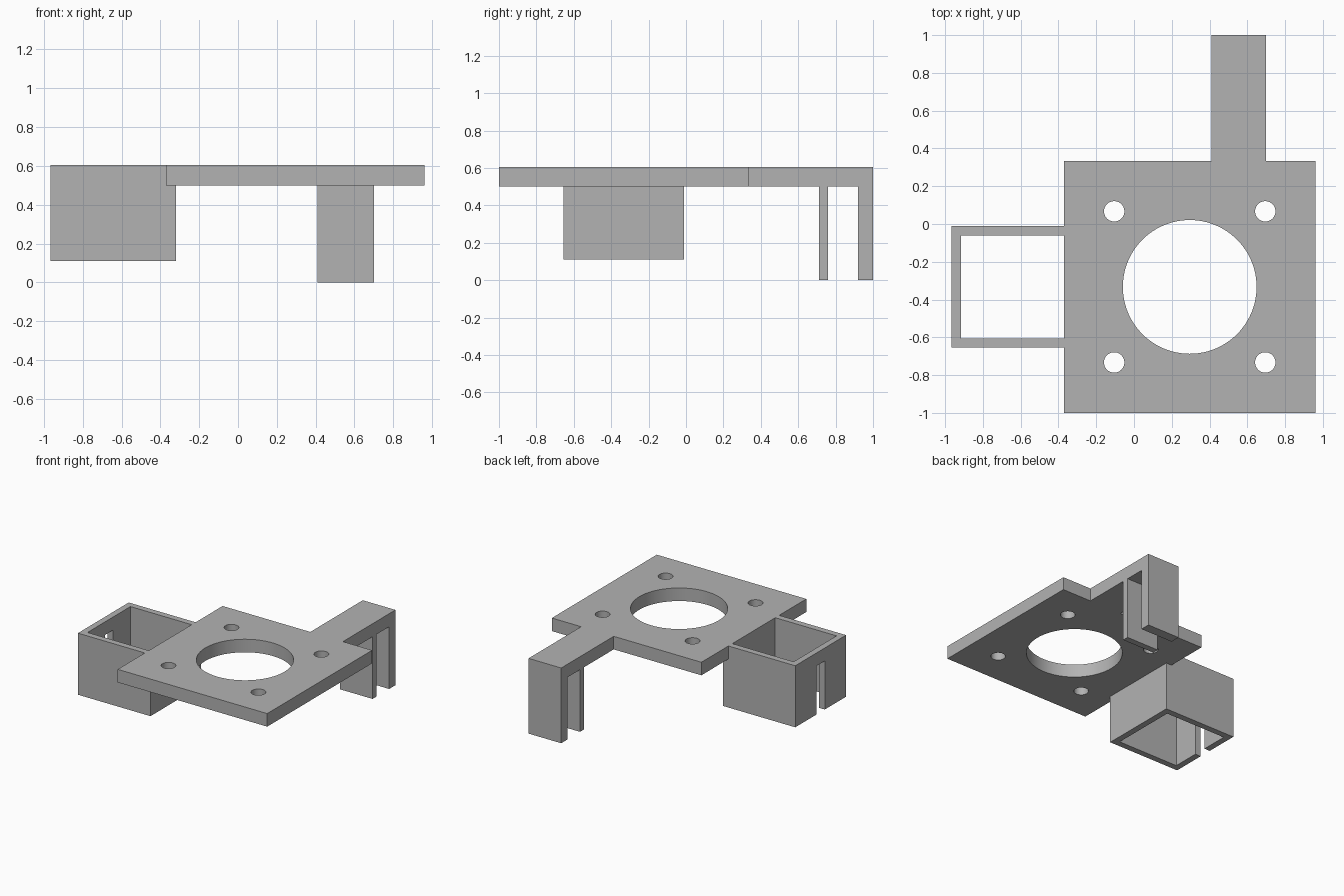
import bpy, bmesh, math

default = bpy.data.objects.get("Cube")
if default:
    bpy.data.objects.remove(default, do_unlink=True)

# Single plain grey finish
grey = bpy.data.materials.new("matte grey")
grey.use_nodes = True
colour = (0.45, 0.45, 0.45, 1)
grey.diffuse_color = colour
grey.node_tree.nodes["Principled BSDF"].inputs["Base Color"].default_value = colour


def rect(a0, a1, b0, b1):
    return [(a0, b0), (a1, b0), (a1, b1), (a0, b1)]


def circle(cx, cy, r, n):
    return [(cx + r * math.cos(math.tau * i / n), cy + r * math.sin(math.tau * i / n))
            for i in range(n)]


def prism(name, loops, axis, lo, hi):
    """Extrude an outline (first loop) with holes (other loops) along x or z."""
    place = {"x": lambda a, b: (lo, a, b), "z": lambda a, b: (a, b, lo)}[axis]
    step = {"x": (hi - lo, 0, 0), "z": (0, 0, hi - lo)}[axis]
    bm = bmesh.new()
    for loop in loops:
        verts = [bm.verts.new(place(*p)) for p in loop]
        for i, v in enumerate(verts):
            bm.edges.new((verts[i - 1], v))
    bmesh.ops.triangle_fill(bm, edges=bm.edges[:], use_beauty=True)
    grown = bmesh.ops.extrude_face_region(bm, geom=bm.faces[:], use_keep_orig=True)
    moved = [g for g in grown["geom"] if isinstance(g, bmesh.types.BMVert)]
    bmesh.ops.translate(bm, verts=moved, vec=step)
    bmesh.ops.recalc_face_normals(bm, faces=bm.faces[:])
    mesh = bpy.data.meshes.new(name)
    bm.to_mesh(mesh)
    bm.free()
    mesh.materials.append(grey)
    obj = bpy.data.objects.new(name, mesh)
    bpy.context.collection.objects.link(obj)
    return obj


def cut(target, cutter):
    cutter.hide_render = True
    cutter.display_type = "WIRE"
    cutter.hide_set(True)
    mod = target.modifiers.new(cutter.name, "BOOLEAN")
    mod.operation = "DIFFERENCE"
    mod.solver = "EXACT"
    mod.object = cutter


TOP, UNDER = 0.605, 0.5
PLATE_LEFT = -0.37

# Mounting plate with a large opening and four screw holes
cx, cy, spread = 0.295, -0.333, 0.4
holes = [circle(cx, cy, 0.354, 96)]
holes += [circle(cx + sx * spread, cy + sy * spread, 0.054, 40)
          for sx in (-1, 1) for sy in (-1, 1)]
plate = prism("mounting_plate", [rect(PLATE_LEFT, 0.96, -1, 0.333)] + holes,
              "z", UNDER, TOP)

# Arm with its two hanging clip legs, as one side profile
clip = [(0.333, UNDER), (0.71, UNDER), (0.71, 0), (0.76, 0), (0.76, UNDER),
        (0.92, UNDER), (0.92, 0), (1, 0), (1, TOP), (0.333, TOP)]
prism("clip_arm", [clip], "x", 0.41, 0.70)

# Open square sleeve, notched under the plate and slotted on its outer wall
sleeve = prism("square_sleeve",
               [rect(-0.965, -0.32, -0.655, -0.01), rect(-0.915, PLATE_LEFT, -0.605, -0.06)],
               "z", 0.11, TOP)
cut(sleeve, prism("plate_notch_cutter", [rect(PLATE_LEFT, 0, -0.8, 0.2)], "z", UNDER, 0.8))
cut(sleeve, prism("slot_cutter", [rect(-1.1, -0.8, -0.385, -0.28)], "z", 0, UNDER))

# Smooth hole walls, keep the corners sharp
bpy.ops.object.select_all(action="DESELECT")
plate.select_set(True)
bpy.context.view_layer.objects.active = plate
bpy.ops.object.shade_smooth_by_angle(angle=math.radians(30))
